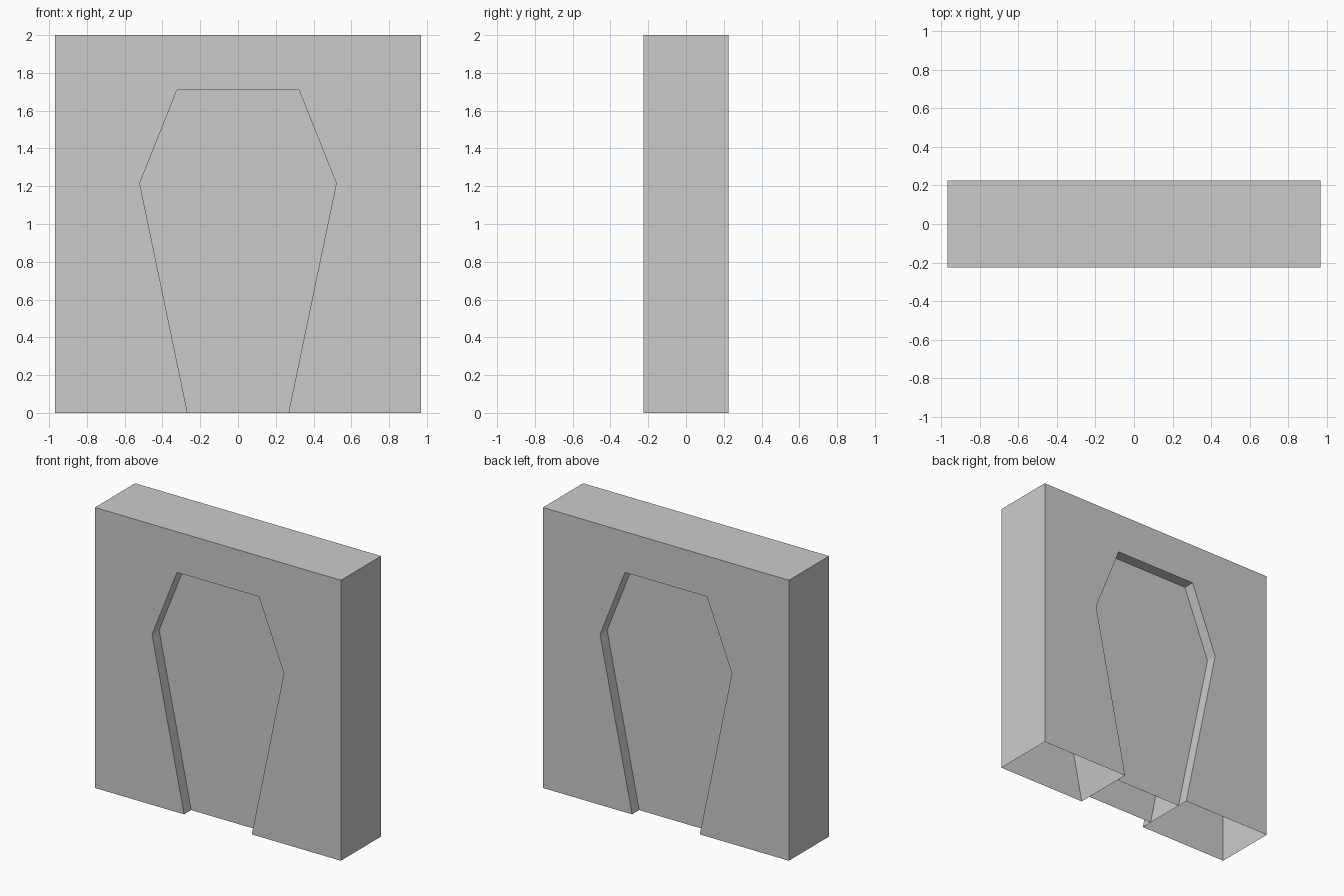
import bpy, bmesh

if "Cube" in bpy.data.objects:
    bpy.data.objects.remove(bpy.data.objects["Cube"])

HALF_W, HALF_D, HEIGHT = 0.97, 0.226, 2.0
PANEL_Y = HALF_D - 0.08   # panels sit recessed from each face

# Right half of the six-sided recess, bottom to top (x, z)
half = [(0.267, 0.0), (0.52, 1.215), (0.323, 1.71)]
recess = half + [(-x, z) for x, z in reversed(half)]   # counter-clockwise from the front


def make_object(name, build):
    bm = bmesh.new()
    build(bm)
    mesh = bpy.data.meshes.new(name)
    bm.to_mesh(mesh)
    bm.free()
    obj = bpy.data.objects.new(name, mesh)
    bpy.context.collection.objects.link(obj)
    return obj


def loop(bm, outline, y):
    return [bm.verts.new((x, y, z)) for x, z in outline]


# Slab shell: arch-like outline with an open underside and full-depth recess walls
def slab(bm):
    outer = [(HALF_W, 0), (HALF_W, HEIGHT), (-HALF_W, HEIGHT), (-HALF_W, 0)]
    outline = outer + recess[::-1]
    front = loop(bm, outline, -HALF_D)
    back = loop(bm, outline, HALF_D)
    bm.faces.new(front)
    bm.faces.new(back[::-1])
    n = len(outline)
    for i in range(n):
        j = (i + 1) % n
        if outline[i][1] == 0 and outline[j][1] == 0:
            continue   # underside stays open
        bm.faces.new((front[j], front[i], back[i], back[j]))


make_object("slab_shell", slab)

# Recessed panels on both faces
make_object("front_panel", lambda bm: bm.faces.new(loop(bm, recess, -PANEL_Y)))
make_object("back_panel", lambda bm: bm.faces.new(loop(bm, recess, PANEL_Y)[::-1]))
